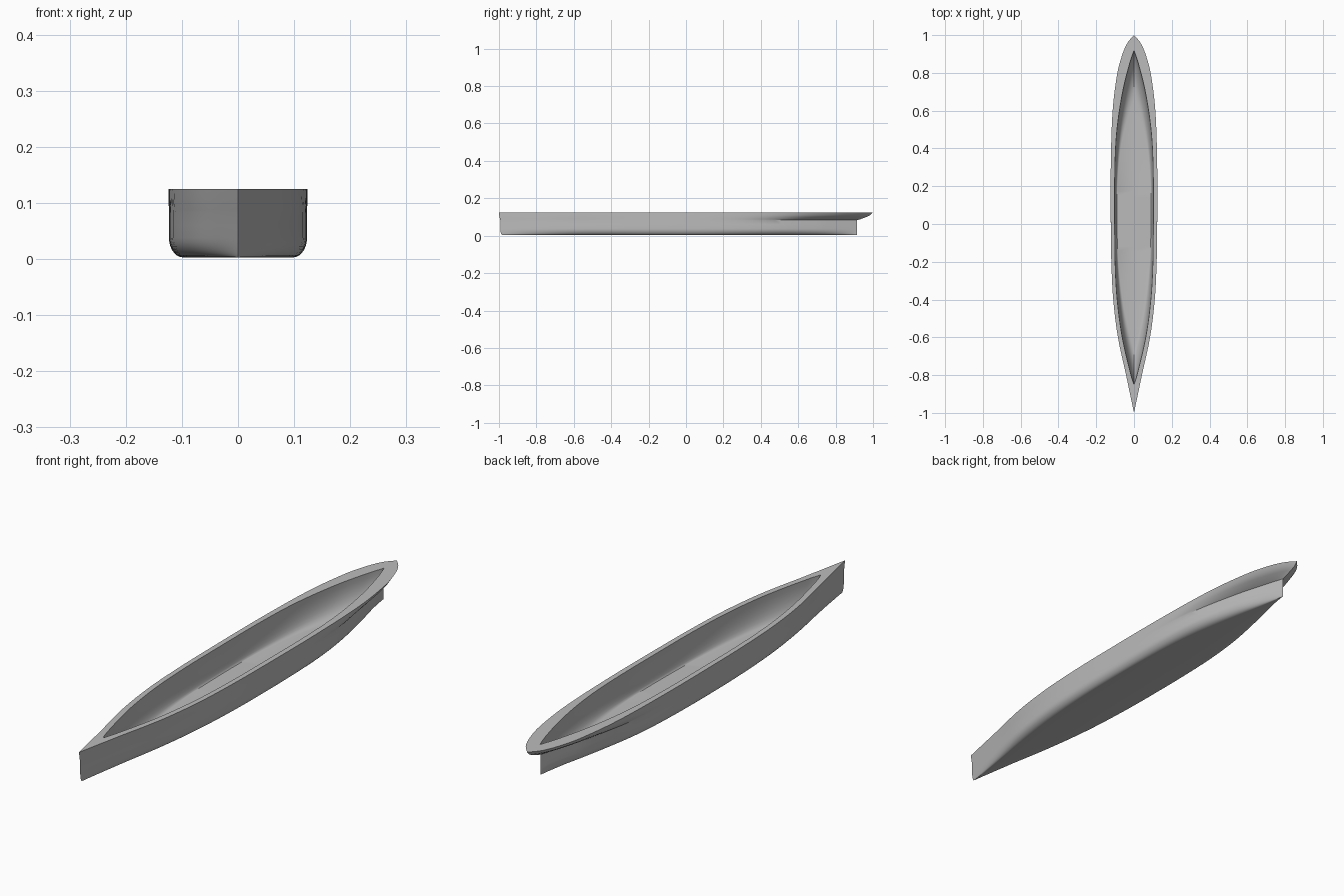
import bpy, bmesh, math
from mathutils import Vector

if "Cube" in bpy.data.objects:
    bpy.data.objects.remove(bpy.data.objects["Cube"])

STATIONS = 72

# Outlines: (y along the hull, half width)
deck = [(-1, 0), (-.9, .021), (-.8, .042), (-.6, .085), (-.4, .11), (-.2, .12),
        (0, .123), (.3, .123), (.6, .113), (.8, .088), (.9, .061), (.96, .034), (1, 0)]
side = [(-.993, 0), (-.8, .041), (-.6, .083), (-.4, .109), (-.2, .12),
        (0, .123), (.3, .12), (.5, .103), (.7, .062), (.8, .034), (.915, 0)]
keel = [(-.98, 0), (-.8, .026), (-.6, .056), (-.4, .08), (-.2, .094),
        (0, .098), (.2, .095), (.4, .082), (.6, .052), (.8, .016), (.915, 0)]
rim = [(-.85, 0), (-.8, .016), (-.6, .062), (-.4, .089), (-.2, .1),
       (0, .102), (.3, .101), (.5, .09), (.7, .06), (.85, .023), (.92, 0)]
floor = [(-.67, 0), (-.55, .03), (-.4, .06), (-.2, .083),
         (0, .09), (.2, .088), (.4, .07), (.55, .037), (.67, 0)]


def outline_point(table, u):
    """Smooth point on an outline, u running from bow to stern."""
    y = table[0][0] + u * (table[-1][0] - table[0][0])
    i = 0
    while i < len(table) - 2 and y > table[i + 1][0]:
        i += 1

    def slope(k):
        a, b = table[max(k - 1, 0)], table[min(k + 1, len(table) - 1)]
        return (b[1] - a[1]) / (b[0] - a[0])

    (y0, w0), (y1, w1) = table[i], table[i + 1]
    h = y1 - y0
    t = (y - y0) / h
    w = ((1 + 2 * t) * (1 - t) ** 2 * w0 + t * (1 - t) ** 2 * h * slope(i)
         + t * t * (3 - 2 * t) * w1 + t * t * (t - 1) * h * slope(i + 1))
    return Vector((max(w, 0), y, 0))


def at_height(p, z):
    return Vector((p.x, p.y, z))


def quarter_round(low, high, z0, z1, steps):
    """Rounded turn from a flat bottom into an upright wall."""
    points = []
    for k in range(steps + 1):
        a = k / steps * math.pi / 2
        points.append(at_height(low.lerp(high, math.sin(a)), z0 + (z1 - z0) * (1 - math.cos(a))))
    return points


def half_section(u):
    d, s, k, r, f = [outline_point(t, u) for t in (deck, side, keel, rim, floor)]
    inside = [Vector((0, f.y, .02))] + quarter_round(f, r, .02, .125, 8)
    # Overhanging counter above the waterline, then side and bilge
    outside = [at_height(s.lerp(d, q), z) for q, z in
               ((1, .125), (.83, .11), (.58, .1), (.2, .088), (0, .083), (0, .06))]
    outside += reversed(quarter_round(k, s, .003, .038, 7))
    return inside + outside + [Vector((0, k.y, .003))]


# Loft the hollow hull
bm = bmesh.new()
loops = []
for i in range(STATIONS + 1):
    u = (1 - math.cos(math.pi * i / STATIONS)) / 2
    half = half_section(u)
    mirrored = [Vector((-p.x, p.y, p.z)) for p in reversed(half[1:-1])]
    loops.append([bm.verts.new(p) for p in half + mirrored])
for a, b in zip(loops, loops[1:]):
    for j in range(len(a)):
        n = (j + 1) % len(a)
        bm.faces.new((a[j], a[n], b[n], b[j]))
bmesh.ops.remove_doubles(bm, verts=bm.verts, dist=.00005)
bmesh.ops.recalc_face_normals(bm, faces=bm.faces)

mesh = bpy.data.meshes.new("hull")
bm.to_mesh(mesh)
bm.free()
hull = bpy.data.objects.new("hull", mesh)
bpy.context.collection.objects.link(hull)

# Plain grey finish
grey = bpy.data.materials.new("hull grey")
grey.use_nodes = True
colour = (.5, .5, .5, 1)
grey.diffuse_color = colour
for node in grey.node_tree.nodes:
    if node.type == "BSDF_PRINCIPLED":
        node.inputs["Base Color"].default_value = colour
mesh.materials.append(grey)

bpy.ops.object.select_all(action="DESELECT")
hull.select_set(True)
bpy.context.view_layer.objects.active = hull
bpy.ops.object.shade_smooth_by_angle(angle=math.radians(35))
